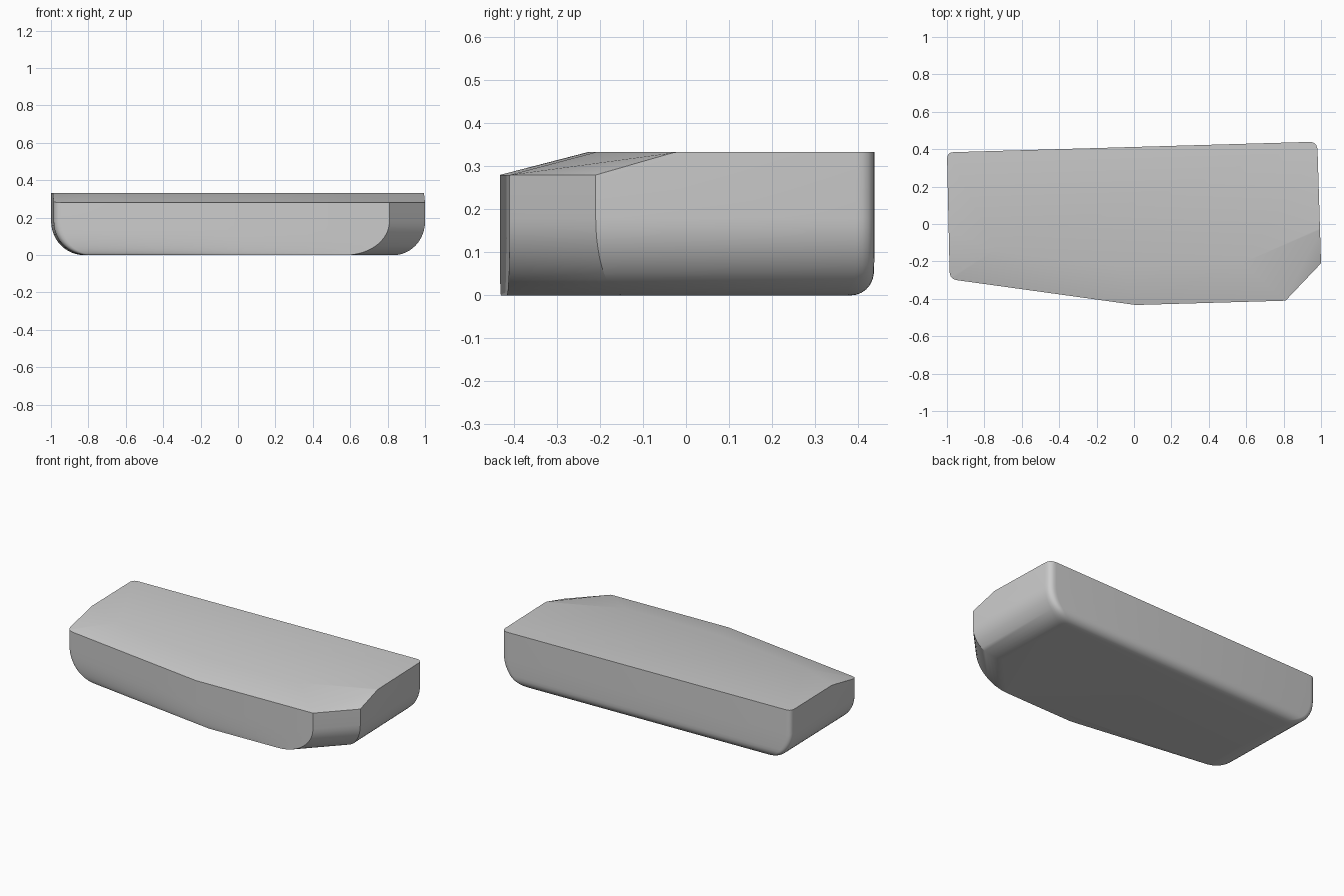
import bpy, bmesh, math
from mathutils import Vector

cube = bpy.data.objects.get("Cube")
if cube:
    bpy.data.objects.remove(cube, do_unlink=True)

TOP, RIM = 0.333, 0.28

# plan corners, counter-clockwise: (x, y, corner radius)
CORNERS = [(-0.985, -0.295, 0.04), (0.01, -0.433, 0), (0.81, -0.41, 0),
           (1.0, -0.21, 0), (0.98, 0.44, 0.045), (-1.0, 0.383, 0.035)]
# underside rounding of the edge after each corner: (inset depth, height)
ROUNDING = [(0.015, 0.12), (0, 0.1), (0.165, 0.18),
            (0.165, 0.18), (0.05, 0.055), (0.175, 0.18)]


def inset(depth, height, z):
    t = max(0, 1 - z / height)
    return depth * (1 - math.sqrt(1 - t * t))


def outline(z):
    """Plan outline at height z, each side moved in by its own rounding."""
    n = len(CORNERS)
    pts = [Vector(c[:2]) for c in CORNERS]
    lines = []
    for i in range(n):
        d = (pts[(i + 1) % n] - pts[i]).normalized()
        lines.append((pts[i] + Vector((-d.y, d.x)) * inset(*ROUNDING[i], z), d))
    ring = []
    for i in range(n):
        (p, d), (q, e) = lines[i - 1], lines[i]
        c = p + d * ((q - p).cross(e) / d.cross(e))
        r = CORNERS[i][2]
        steps = 5 if r else 0
        if not r:
            ring.append(c)
        for k in range(steps + 1 if r else 0):
            t = k / steps
            a, b = c - d * r, c + e * r
            ring.append(a * (1 - t) ** 2 + c * 2 * t * (1 - t) + b * t * t)
    return [Vector((v.x, v.y, z)) for v in ring]


# body: stacked outlines, closed at both ends
bm = bmesh.new()
levels = [0.18 * (1 - math.cos(math.pi / 2 * k / 12)) for k in range(13)] + [TOP]
rings = [[bm.verts.new(v) for v in outline(z)] for z in levels]
for low, high in zip(rings, rings[1:]):
    for i in range(len(low)):
        j = (i + 1) % len(low)
        bm.faces.new((low[i], low[j], high[j], high[i]))
bm.faces.new(rings[0][::-1])
bm.faces.new(rings[-1])

# sloping facets along the front of the top
FACETS = [
    ((-0.985, -0.295, RIM), (-0.99, -0.04, TOP), (-0.6, -0.19, TOP)),
    ((-0.985, -0.295, RIM), (0.01, -0.433, RIM), (0.01, -0.24, TOP)),
    ((0.01, -0.433, RIM), (0.81, -0.41, RIM), (0.4, -0.215, TOP)),
    ((0.81, -0.41, RIM), (1.0, -0.02, TOP), (0.62, -0.19, TOP)),
    ((0.81, -0.41, RIM), (1.0, -0.21, RIM), (1.0, -0.02, TOP)),
]
for a, b, c in FACETS:
    a, b, c = Vector(a), Vector(b), Vector(c)
    normal = (b - a).cross(c - a).normalized()
    if normal.z < 0:
        normal = -normal
    bmesh.ops.bisect_plane(bm, geom=bm.verts[:] + bm.edges[:] + bm.faces[:],
                           dist=0.0001, plane_co=a, plane_no=normal, clear_outer=True)
    bmesh.ops.holes_fill(bm, edges=[e for e in bm.edges if e.is_boundary], sides=0)
bmesh.ops.remove_doubles(bm, verts=bm.verts[:], dist=0.0005)
bmesh.ops.recalc_face_normals(bm, faces=bm.faces[:])

mesh = bpy.data.meshes.new("slab_body")
bm.to_mesh(mesh)
bm.free()
body = bpy.data.objects.new("slab_body", mesh)
bpy.context.collection.objects.link(body)

# plain grey
grey = bpy.data.materials.new("light_grey")
grey.use_nodes = True
colour = (0.6, 0.6, 0.6, 1)
grey.diffuse_color = colour
grey.node_tree.nodes["Principled BSDF"].inputs["Base Color"].default_value = colour
mesh.materials.append(grey)

bpy.context.view_layer.objects.active = body
body.select_set(True)
bpy.ops.object.shade_smooth_by_angle(angle=math.radians(30))
